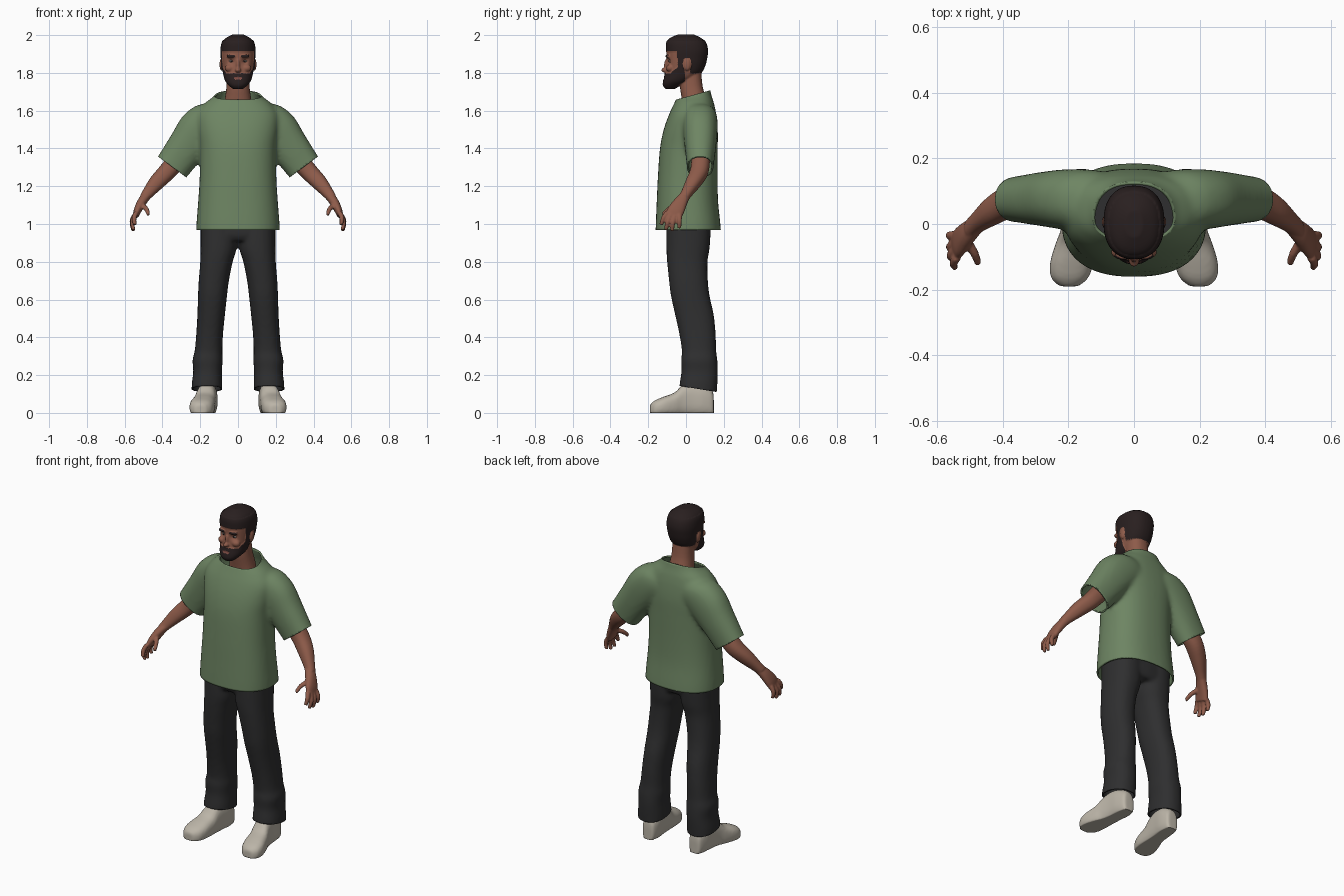
import bpy, bmesh, math
from mathutils import Vector

cube = bpy.data.objects.get("Cube")
if cube:
    bpy.data.objects.remove(cube)


def material(name, r, g, b):
    m = bpy.data.materials.new(name)
    m.use_nodes = True
    m.diffuse_color = (r, g, b, 1)
    bsdf = next(n for n in m.node_tree.nodes if n.type == 'BSDF_PRINCIPLED')
    bsdf.inputs["Base Color"].default_value = (r, g, b, 1)
    bsdf.inputs["Roughness"].default_value = 0.8
    return m


SKIN = material("brown skin", .27, .105, .068)
HAIR = material("dark hair", .022, .014, .014)
LIPS = material("lips", .2, .07, .055)
EYE = material("eye grey", .4, .36, .33)
GREEN = material("green cloth", .155, .235, .125)
BLACK = material("black cloth", .028, .028, .029)
SHOE = material("off white", .5, .46, .39)
SIDES = (("left", 1), ("right", -1))


def smooth_path(points, steps=4):
    """Catmull-Rom resampling of stations (x, y, z, half width, half depth)."""
    out = []
    for i in range(len(points) - 1):
        p0, p1 = points[max(i - 1, 0)], points[i]
        p2, p3 = points[i + 1], points[min(i + 2, len(points) - 1)]
        for k in range(steps):
            t = k / steps
            out.append([.5 * (2 * b + (c - a) * t + (2 * a - 5 * b + 4 * c - d) * t * t
                              + (3 * b - a - 3 * c + d) * t ** 3)
                        for a, b, c, d in zip(p0, p1, p2, p3)])
    return out + [list(points[-1])]


def tube(bm, stations, axis=(0, 0, 1), side=1, power=2.3, n=28):
    """Closed loft of superellipse rings that face along one axis."""
    d = Vector(axis).normalized()
    ref = Vector((0, 0, 1)) if abs(d.y) > .9 else Vector((0, 1, 0))
    v = (ref - d * ref.dot(d)).normalized()
    u = v.cross(d)
    rings = []
    for x, y, z, a, b in smooth_path(stations):
        ring = []
        for i in range(n):
            t = 2 * math.pi * i / n
            c, s = math.cos(t), math.sin(t)
            p = Vector((x, y, z))
            p += u * a * math.copysign(abs(c) ** (2 / power), c)
            p += v * b * math.copysign(abs(s) ** (2 / power), s)
            ring.append(bm.verts.new((p.x * side, p.y, p.z)))
        rings.append(ring)
    for r, q in zip(rings, rings[1:]):
        for i in range(n):
            j = (i + 1) % n
            bm.faces.new((r[i], r[j], q[j], q[i]))
    bm.faces.new(rings[0])
    bm.faces.new(rings[-1])


def level(z, half, front, back, cx=0):
    return (cx, (front + back) / 2, z, half, (back - front) / 2)


def ball(bm, centre, size):
    made = bmesh.ops.create_uvsphere(bm, u_segments=20, v_segments=12, radius=1)["verts"]
    for v in made:
        v.co = Vector(c + p * s for c, p, s in zip(centre, v.co, size))


def add_object(name, mesh, mats):
    for m in mats:
        mesh.materials.append(m)
    mesh.shade_smooth()
    ob = bpy.data.objects.new(name, mesh)
    bpy.context.collection.objects.link(ob)
    return ob


def fuse(name, bm, mats, voxel, smoothing):
    """Blend overlapping closed volumes into one smooth skin."""
    bmesh.ops.recalc_face_normals(bm, faces=bm.faces)
    raw = bpy.data.meshes.new(name + "_raw")
    bm.to_mesh(raw)
    bm.free()
    tmp = bpy.data.objects.new(name + "_raw", raw)
    bpy.context.collection.objects.link(tmp)
    rm = tmp.modifiers.new("blend", 'REMESH')
    rm.mode, rm.voxel_size = 'VOXEL', voxel
    sm = tmp.modifiers.new("soften", 'SMOOTH')
    sm.factor, sm.iterations = .5, smoothing
    graph = bpy.context.evaluated_depsgraph_get()
    mesh = bpy.data.meshes.new_from_object(tmp.evaluated_get(graph))
    mesh.name = name
    bpy.data.objects.remove(tmp)
    return add_object(name, mesh, mats)


def trim(ob, point, normal, keep=lambda c: True):
    """Cut away everything beyond a plane, among the faces chosen by the rule."""
    bm = bmesh.new()
    bm.from_mesh(ob.data)
    faces = [f for f in bm.faces if keep(f.calc_center_median())]
    parts = set(faces) | {e for f in faces for e in f.edges} | {v for f in faces for v in f.verts}
    bmesh.ops.bisect_plane(bm, geom=list(parts), plane_co=point, plane_no=normal, clear_outer=True)
    bm.to_mesh(ob.data)
    bm.free()
    ob.data.shade_smooth()


def thicken(ob, amount):
    s = ob.modifiers.new("cloth thickness", 'SOLIDIFY')
    s.thickness, s.offset = amount, -1


# Shirt: torso and two sleeves blended, then opened at hem, cuffs and collar
bm = bmesh.new()
tube(bm, [level(.92, .222, -.162, .188), level(1.0, .22, -.16, .182), level(1.12, .211, -.155, .17),
          level(1.25, .203, -.149, .167), level(1.4, .203, -.138, .168), level(1.5, .215, -.118, .168),
          level(1.58, .215, -.09, .16), level(1.64, .175, -.062, .148),
          level(1.68, .125, -.045, .135), level(1.74, .088, -.035, .122)], power=2.4, n=40)
for _, s in SIDES:
    tube(bm, [(.07, .07, 1.585, .09, .08), (.13, .073, 1.56, .112, .092), (.2, .075, 1.5, .117, .092),
              (.27, .076, 1.41, .104, .083), (.35, .075, 1.3, .094, .07), (.39, .073, 1.247, .093, .067)],
         axis=(.6, 0, -.8), side=s)
shirt = fuse("shirt", bm, [GREEN], .012, 6)
trim(shirt, (0, 0, .968), (0, 0, -1))
trim(shirt, (0, -.04, 1.662), (0, -.27, 1), lambda c: abs(c.x) < .16 and c.z > 1.6)
for _, s in SIDES:
    trim(shirt, (.35 * s, 0, 1.303), (.59 * s, 0, -.8), lambda c: c.x * s > .245)
thicken(shirt, .009)

# Trousers: two legs and the hips
bm = bmesh.new()
for _, s in SIDES:
    tube(bm, [level(.07, .081, -.035, .16, .165), level(.15, .081, -.034, .166, .164),
              level(.22, .076, -.024, .169, .161), level(.28, .08, -.026, .166, .161),
              level(.33, .073, -.022, .16, .156), level(.42, .071, -.036, .157, .15),
              level(.52, .073, -.058, .147, .142), level(.62, .077, -.08, .125, .135),
              level(.7, .08, -.09, .116, .128), level(.8, .086, -.1, .114, .114),
              level(.88, .096, -.104, .126, .102), level(1.02, .098, -.102, .134, .1)], side=s)
tube(bm, [level(.91, .17, -.085, .115), level(.95, .195, -.103, .13), level(1.05, .195, -.1, .13)])
trousers = fuse("trousers", bm, [BLACK], .011, 4)
trim(trousers, (0, -.03, .142), (0, -.16, -1))
thicken(trousers, .008)

for name, s in SIDES:
    # Shoe: lofted heel to toe, flattened underneath
    bm = bmesh.new()
    tube(bm, [(cx, y, top / 2 - .01, half, top / 2 + .01) for y, cx, half, top in (
        (.147, .156, .024, .075), (.138, .156, .038, .12), (.09, .158, .05, .15), (.03, .163, .051, .162),
        (-.02, .17, .054, .146), (-.06, .179, .06, .108), (-.12, .19, .066, .085),
        (-.165, .196, .056, .066), (-.19, .198, .028, .045))], axis=(0, -1, 0), side=s, power=2.6)
    shoe = fuse(name + "_shoe", bm, [SHOE], .008, 3)
    for v in shoe.data.vertices:
        v.co.z = max(v.co.z, 0)

    # Arm with palm, fingers and thumb
    bm = bmesh.new()
    tube(bm, [(.26, .078, 1.42, .052, .052), (.33, .077, 1.33, .05, .05), (.38, .068, 1.272, .047, .048),
              (.43, .04, 1.22, .042, .042), (.475, .006, 1.166, .031, .031), (.497, -.014, 1.137, .026, .029)],
         axis=(.58, -.2, -.75), side=s)
    tube(bm, [(.485, -.006, 1.15, .025, .028), (.508, -.028, 1.117, .025, .036), (.53, -.052, 1.075, .021, .044),
              (.541, -.066, 1.045, .016, .044)], axis=(.3, -.35, -.9), side=s)
    digits = [((.54, -.1, 1.06), (.55, -.12, 1.03), (.546, -.132, .995)),
              ((.543, -.08, 1.05), (.559, -.097, 1.01), (.553, -.107, .968)),
              ((.545, -.058, 1.045), (.561, -.07, 1.005), (.555, -.073, .963)),
              ((.545, -.034, 1.05), (.562, -.035, 1.015), (.557, -.036, .977)),
              ((.51, -.05, 1.1), (.486, -.09, 1.08), (.474, -.122, 1.05))]
    for a, b, c in digits:
        tube(bm, [(*a, .014, .014), (*b, .0125, .0125), (*c, .01, .01)],
             axis=Vector(c) - Vector(a), side=s, n=12)
    fuse(name + "_arm", bm, [SKIN], .005, 3)

# Head, neck, nose, brow, cheeks and ears blended
bm = bmesh.new()
tube(bm, [level(1.718, .026, -.108, -.06), level(1.735, .046, -.12, -.03), level(1.76, .066, -.118, .02),
          level(1.8, .077, -.108, .078), level(1.84, .084, -.104, .1), level(1.88, .088, -.104, .11),
          level(1.92, .09, -.104, .114), level(1.96, .084, -.102, .104), level(1.985, .064, -.085, .08),
          level(2.004, .026, -.04, .04)], n=36)
tube(bm, [level(1.58, .085, -.01, .11), level(1.66, .07, -.022, .105),
          level(1.73, .061, -.032, .088), level(1.81, .058, -.03, .08)])
ball(bm, (0, -.109, 1.815), (.016, .022, .014))
ball(bm, (0, -.102, 1.84), (.011, .015, .034))
for _, s in SIDES:
    ball(bm, (.034 * s, -.092, 1.887), (.026, .016, .009))
    ball(bm, (.045 * s, -.085, 1.825), (.025, .02, .02))
    ball(bm, (.087 * s, .006, 1.845), (.011, .02, .033))
head = fuse("head", bm, [SKIN, HAIR, LIPS], .0045, 3)
for v in head.data.vertices:
    if v.co.y < -.04:
        gap = (abs(v.co.x) - .035) ** 2 + (v.co.z - 1.862) ** 2
        v.co.y += .013 * math.exp(-gap / .00025)


def head_colour(p):
    x, y, z = abs(p.x), p.y, p.z
    if x > .0875 and -.018 < y < .03 and z < 1.88:
        return 0
    if y < -.09 and x < .022 and 1.764 < z < 1.777:
        return 2
    brow = y < -.07 and .014 < x < .056 and 1.884 < z < 1.894
    crown = z > (1.915 if y < -.045 else 1.878)
    nape = y > .022 and z > 1.8
    sideburn = -.042 < y < -.008 and z > 1.8
    beard = y < -.008 and 1.715 + max(0, y + .09) * .5 < z < 1.796 + max(0, y + .085) * .8
    chin = y < -.04 and z < 1.76
    return int(brow or crown or nape or sideburn or beard or chin)


for f in head.data.polygons:
    f.material_index = head_colour(f.center)

# Give hair and beard a little volume
normals = [v.normal.copy() for v in head.data.vertices]
hairy = {i for f in head.data.polygons if f.material_index == 1 and f.center.z < 1.97 for i in f.vertices}
for i in hairy:
    head.data.vertices[i].co += normals[i] * .003

# Eyes
for name, s in SIDES:
    for part, mat, centre, size in (("eye", EYE, (.034 * s, -.079, 1.862), (.015, .013, .007)),
                                    ("iris", HAIR, (.034 * s, -.0905, 1.862), (.005, .003, .005))):
        bm = bmesh.new()
        ball(bm, centre, size)
        mesh = bpy.data.meshes.new(name + "_" + part)
        bm.to_mesh(mesh)
        bm.free()
        add_object(name + "_" + part, mesh, [mat])
